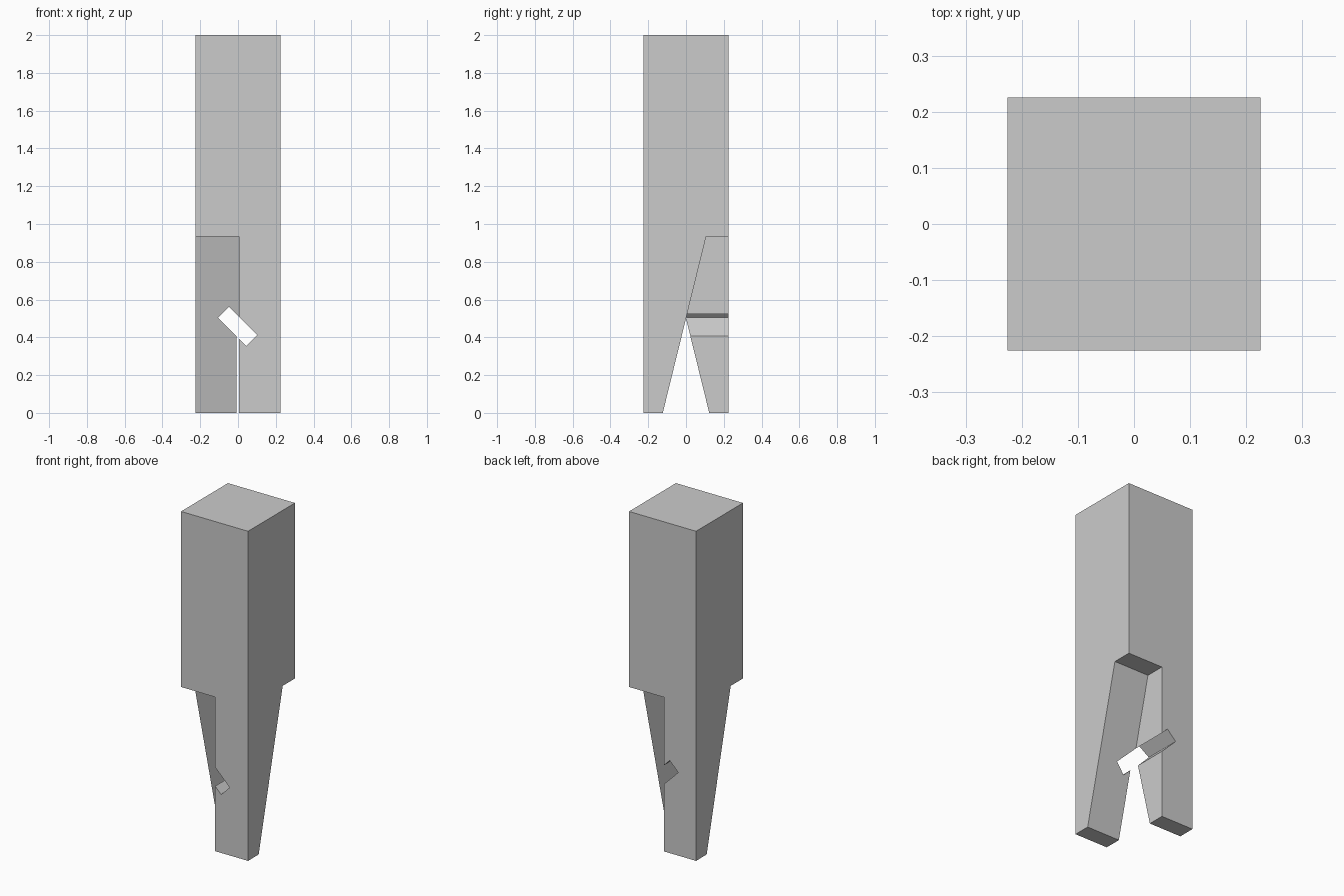
import bpy, bmesh
from math import radians
from mathutils import Matrix

if "Cube" in bpy.data.objects:
    bpy.data.objects.remove(bpy.data.objects["Cube"])

HALF = 0.225      # half width of the post
SHOULDER = 0.935  # height of the notch tops
APEX = 0.5        # height where the two sloped cuts cross
SLOPE = 0.246


def make_object(name, bm):
    bmesh.ops.recalc_face_normals(bm, faces=bm.faces)
    mesh = bpy.data.meshes.new(name)
    bm.to_mesh(mesh)
    bm.free()
    obj = bpy.data.objects.new(name, mesh)
    bpy.context.collection.objects.link(obj)
    return obj


def box(name, size, centre, tilt=0):
    bm = bmesh.new()
    m = (Matrix.Translation(centre) @ Matrix.Rotation(tilt, 4, 'Y')
         @ Matrix.Diagonal((*size, 1)))
    bmesh.ops.create_cube(bm, size=1, matrix=m)
    return make_object(name, bm)


def notch(name, side, inner_x):
    """Sloped notch: side 1 cuts the right back, -1 the left front."""
    low = -0.1
    profile = [(SLOPE * (low - APEX), low), (0.4, low), (0.4, SHOULDER),
               (SLOPE * (SHOULDER - APEX), SHOULDER)]
    bm = bmesh.new()
    face = bm.faces.new([bm.verts.new((inner_x, side * y, z)) for y, z in profile])
    ext = bmesh.ops.extrude_face_region(bm, geom=[face])
    verts = [v for v in ext['geom'] if isinstance(v, bmesh.types.BMVert)]
    bmesh.ops.translate(bm, verts=verts, vec=(side * 0.4, 0, 0))
    return make_object(name, bm)


# Square post
post = box("joint_post", (2 * HALF, 2 * HALF, 2), (0, 0, 1))

# Opposed sloped notches and the slanted peg hole
cutters = [
    notch("back_notch", 1, -0.009),
    notch("front_notch", -1, 0.004),
    box("peg_hole", (0.212, 1, 0.081), (-0.002, 0, 0.458), radians(45)),
]
for cutter in cutters:
    cutter.hide_render = True
    mod = post.modifiers.new(cutter.name, 'BOOLEAN')
    mod.operation = 'DIFFERENCE'
    mod.solver = 'EXACT'
    mod.object = cutter

# Bake the cuts and remove the cutters
bpy.context.view_layer.objects.active = post
for cutter in cutters:
    bpy.ops.object.modifier_apply(modifier=cutter.name)
for cutter in cutters:
    bpy.data.objects.remove(cutter)
